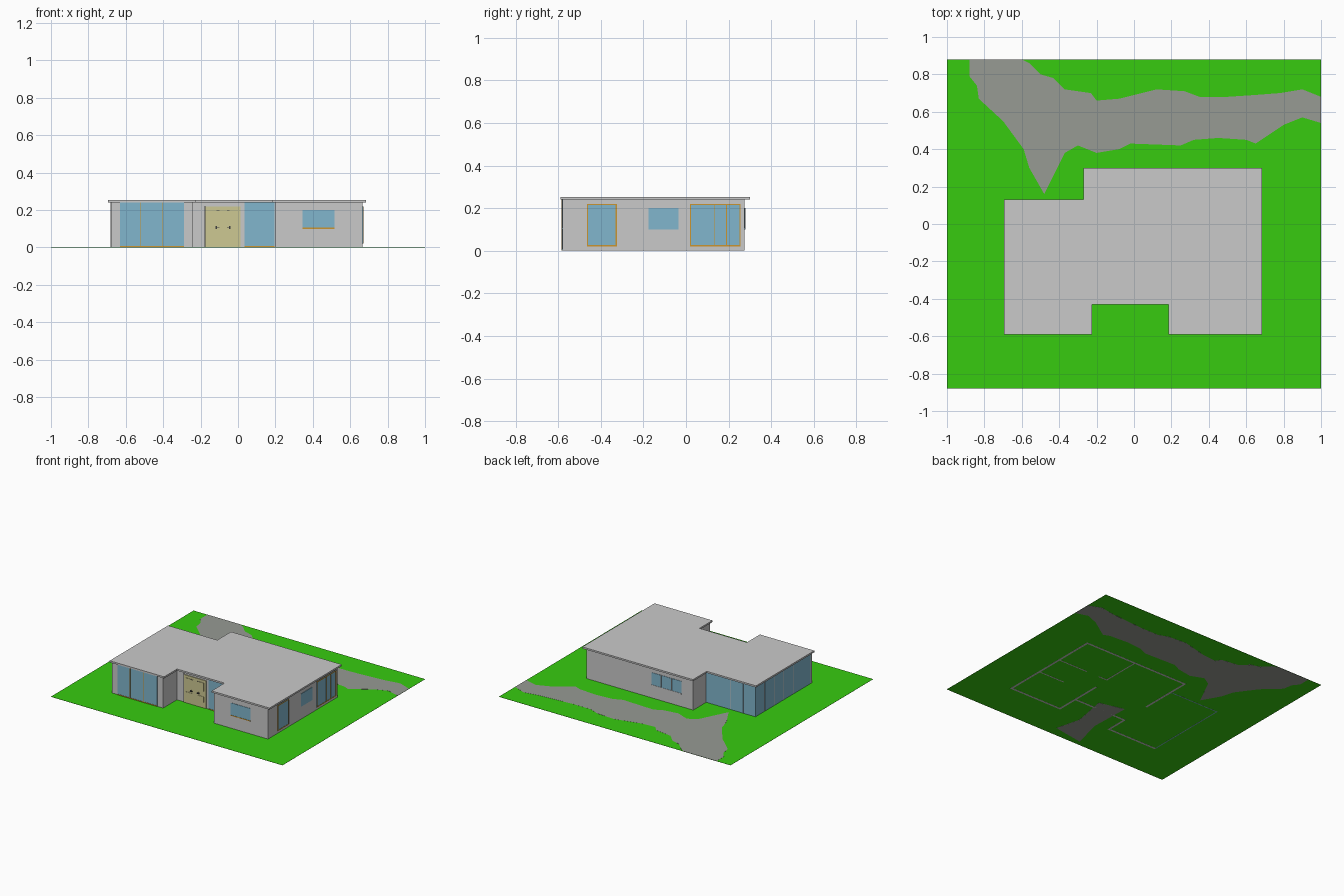
import bpy, bmesh

if "Cube" in bpy.data.objects:
    bpy.data.objects.remove(bpy.data.objects["Cube"])


def material(name, rgb):
    m = bpy.data.materials.new(name)
    m.diffuse_color = (*rgb, 1)
    m.use_nodes = True
    m.node_tree.nodes["Principled BSDF"].inputs["Base Color"].default_value = m.diffuse_color
    return m


GREY = material("wall_grey", (0.59, 0.59, 0.59))
GREEN = material("grass_green", (0.038, 0.60, 0.005))
STONE = material("path_grey", (0.31, 0.325, 0.295))
GLASS = material("glass_blue", (0.22, 0.47, 0.61))
ORANGE = material("frame_orange", (0.60, 0.30, 0.03))
CREAM = material("door_cream", (0.61, 0.58, 0.29))
DARK = material("handle_dark", (0.05, 0.05, 0.05))


def prism(name, pts, z0, z1, mat):
    """Extrude a flat outline from z0 to z1."""
    bm = bmesh.new()
    base = bm.faces.new([bm.verts.new((x, y, z0)) for x, y in pts])
    ext = bmesh.ops.extrude_face_region(bm, geom=[base], use_keep_orig=True)
    for v in ext["geom"]:
        if isinstance(v, bmesh.types.BMVert):
            v.co.z = z1
    bmesh.ops.triangulate(bm, faces=[f for f in bm.faces if len(f.verts) > 4])
    bmesh.ops.recalc_face_normals(bm, faces=bm.faces)
    me = bpy.data.meshes.new(name)
    bm.to_mesh(me)
    bm.free()
    me.materials.append(mat)
    ob = bpy.data.objects.new(name, me)
    bpy.context.collection.objects.link(ob)
    return ob


def box(name, x0, x1, y0, y1, z0, z1, mat):
    return prism(name, [(x0, y0), (x1, y0), (x1, y1), (x0, y1)], z0, z1, mat)


def plate(name, side, at, a0, a1, z0, z1, mat, depth=0.003):
    """Thin plate on an outer wall face; a0..a1 runs along the wall."""
    lo, hi = {"front": (at - depth, at), "back": (at, at + depth),
              "left": (at - depth, at), "right": (at, at + depth)}[side]
    if side in ("front", "back"):
        return box(name, a0, a1, lo, hi, z0, z1, mat)
    return box(name, lo, hi, a0, a1, z0, z1, mat)


def window(name, side, at, a0, a1, z0, z1, bars=(), edges="", mat=ORANGE):
    """Glass pane with optional bottom, top, side trims and upright bars."""
    w, d = 0.006, 0.005
    plate(name + "_glass", side, at, a0, a1, z0, z1, GLASS)
    if "b" in edges:
        plate(name + "_sill", side, at, a0, a1, z0, z0 + w, mat, d)
    if "t" in edges:
        plate(name + "_head", side, at, a0, a1, z1 - w, z1, mat, d)
    if "s" in edges:
        plate(name + "_jamb_a", side, at, a0, a0 + w, z0, z1, mat, d)
        plate(name + "_jamb_b", side, at, a1 - w, a1, z0, z1, mat, d)
    for i, b in enumerate(bars):
        plate(f"{name}_bar_{i}", side, at, b - 0.002, b + 0.002, z0, z1, mat, d)


# Lawn and paths
box("lawn", -1, 1, -0.88, 0.88, 0.0005, 0.0015, GREEN)
prism("back_path", [
    (-.88, .88), (-.88, .79), (-.84, .74), (-.83, .67), (-.70, .55), (-.59, .40),
    (-.56, .30), (-.48, .16), (-.41, .30), (-.37, .38), (-.30, .42), (-.2, .38),
    (-.08, .40), (-.02, .43), (.25, .42), (.32, .45), (.45, .46), (.6, .45),
    (.65, .43), (.8, .53), (.9, .57), (1, .54), (1, .68), (.9, .72), (.78, .70),
    (.65, .69), (.5, .68), (.35, .68), (.27, .71), (.12, .72), (-.08, .67),
    (-.2, .66), (-.23, .70), (-.37, .72), (-.43, .78), (-.5, .80), (-.56, .86),
    (-.6, .88)], 0, 0.002, STONE)
prism("front_path", [(-.15, -.28), (.05, -.33), (0, -.6), (.05, -.8),
                     (-.2, -.84), (-.14, -.6)], 0, 0.001, STONE)

# Flat roof with front and back notches
prism("roof", [(-.695, -.59), (-.225, -.59), (-.225, -.43), (.185, -.43),
               (.185, -.59), (.685, -.59), (.685, .30), (-.27, .30),
               (-.27, .13), (-.695, .13)], 0.24, 0.253, GREY)

# Outer walls
H, T = 0.24, 0.016
L, R, F, B = -0.68, 0.665, -0.58, 0.275
IN, NB, DY = -0.255, 0.115, -0.41
for name, x0, x1, y0, y1 in [
        ("front_left_wall", L, -.24, F, F + T),
        ("left_wing_side", -.24 - T, -.24, F, DY + T),
        ("porch_wall", -.24, .20, DY, DY + T),
        ("right_wing_side", .20, .20 + T, F, -.17),
        ("front_right_wall", .20, R, F, F + T),
        ("right_wall", R - T, R, F, B),
        ("back_wall", IN, R, B - T, B),
        ("notch_wall", IN, IN + T, -.16, B)]:
    box(name, x0, x1, y0, y1, 0, H, GREY)

# Inner walls
for i, (x0, x1, y0, y1) in enumerate([
        (.43, R - T, -.27, -.26), (.40, R - T, -.05, -.04),
        (.21, .22, -.05, B - T), (.21, .29, -.05, -.04)]):
    box(f"inner_wall_{i}", x0, x1, y0, y1, 0, H, GREY)

# Glass walls on the left and the back notch, with slim posts
box("left_glass_wall", L, L + .008, F + T, NB, 0, H, GLASS)
box("back_glass_wall", L, IN, NB - .008, NB, 0, H, GLASS)
for i in range(1, 6):
    y = F + (NB - F) * i / 6
    box(f"left_post_{i}", L - .001, L + .009, y - .0015, y + .0015, 0, H, GREY)
for i in range(1, 4):
    x = L + (IN - L) * i / 4
    box(f"back_post_{i}", x - .0015, x + .0015, NB - .009, NB + .001, 0, H, GREY)

# Windows
window("front_left_window", "front", F, -.63, -.29, 0.002, H, (-.523, -.405), "b")
window("porch_window", "front", DY, .035, .195, 0.002, H, (), "b")
window("front_right_window", "front", F, .345, .515, .10, .20, (), "b")
window("right_front_window", "right", R, -.465, -.325, .02, .22, (), "bts")
window("right_small_window", "right", R, -.175, -.035, .10, .20)
window("right_back_window", "right", R, .018, .257, .02, .22, (.135, .19), "bts")
window("back_window", "back", B, -.155, .105, .10, .20, (-.07, .02), "b", GREY)

# Double door, mirrored about its centre line
C = -.08
plate("door_post", "front", DY, -.179, -.173, 0, .222, DARK, .004)
for s, tag in ((-1, "left"), (1, "right")):
    def part(name, a, b, z0, z1, mat, depth):
        x0, x1 = sorted((C + s * a, C + s * b))
        plate(f"{tag}_door_{name}", "front", DY, x0, x1, z0, z1, mat, depth)
    part("leaf", .0008, .094, 0.002, .218, CREAM, .006)
    part("upper_panel", .016, .076, .13, .198, CREAM, .009)
    part("lower_panel", .016, .076, .045, .09, CREAM, .009)
    part("lock", .032, .040, .098, .114, DARK, .010)
    part("handle", .020, .040, .103, .108, DARK, .014)
    part("top_bolt", .020, .034, .194, .197, DARK, .010)
